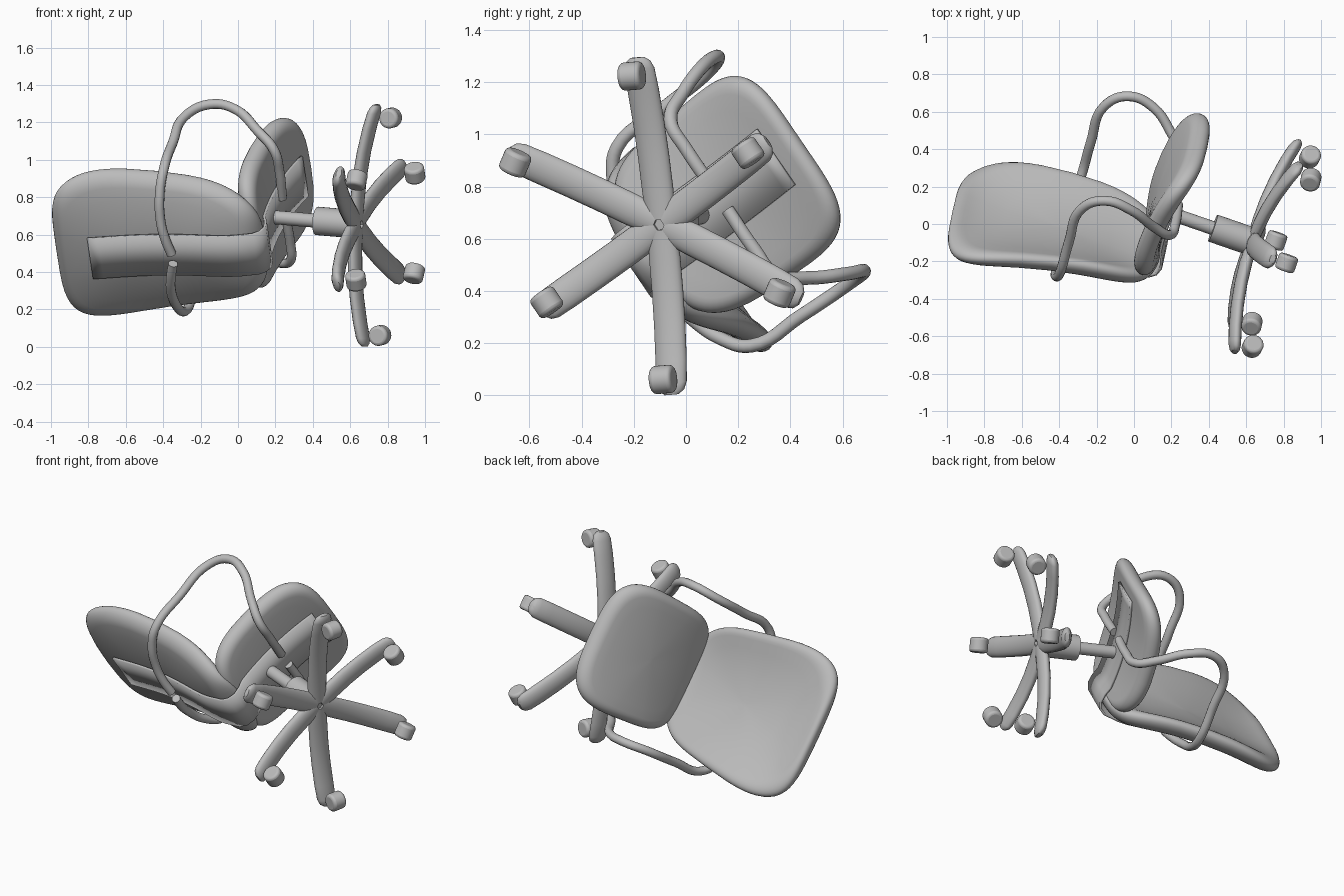
import bpy, bmesh, math
from mathutils import Matrix, Vector

if "Cube" in bpy.data.objects:
    bpy.data.objects.remove(bpy.data.objects["Cube"])

# The chair lies tipped over: local x = chair forward, y = chair left, z = chair up
up = Vector((-0.942, 0.325, 0.08)).normalized()
left = Vector((0.12, 0.56, -0.82))
left = (left - up * left.dot(up)).normalized()
forward = left.cross(up)
POSE = Matrix.Translation((0.648, -0.10, 0.654)) @ Matrix((forward, left, up)).transposed().to_4x4()

grey = bpy.data.materials.new("plain grey")
grey.use_nodes = True
grey.diffuse_color = (0.5, 0.5, 0.5, 1)
grey.node_tree.nodes["Principled BSDF"].inputs["Base Color"].default_value = (0.5, 0.5, 0.5, 1)


def finish(name, data, local=Matrix(), angle=40):
    obj = bpy.data.objects.new(name, data)
    bpy.context.scene.collection.objects.link(obj)
    data.materials.append(grey)
    obj.matrix_world = POSE @ local
    if obj.type == "MESH":
        bpy.ops.object.select_all(action="DESELECT")
        obj.select_set(True)
        bpy.context.view_layer.objects.active = obj
        bpy.ops.object.shade_smooth_by_angle(angle=math.radians(angle))
    return obj


def loft(name, rings, closed=True, local=Matrix(), angle=40):
    bm = bmesh.new()
    rows = [[bm.verts.new(p) for p in ring] for ring in rings]
    for a, b in zip(rows, rows[1:]):
        n = len(a)
        for i in range(n if closed else n - 1):
            j = (i + 1) % n
            bm.faces.new((a[i], a[j], b[j], b[i]))
    if closed:
        bm.faces.new(rows[0])
        bm.faces.new(rows[-1])
    bmesh.ops.recalc_face_normals(bm, faces=bm.faces)
    mesh = bpy.data.meshes.new(name)
    bm.to_mesh(mesh)
    bm.free()
    return finish(name, mesh, local, angle)


def cylinder(name, radius, depth, local, bevel=0.0):
    bm = bmesh.new()
    bmesh.ops.create_cone(bm, cap_ends=True, segments=28, radius1=radius, radius2=radius, depth=depth)
    mesh = bpy.data.meshes.new(name)
    bm.to_mesh(mesh)
    bm.free()
    obj = finish(name, mesh, local)
    if bevel:
        mod = obj.modifiers.new("soft rim", "BEVEL")
        mod.width, mod.segments = bevel, 3


def power(value, exponent):
    return math.copysign(abs(value) ** exponent, value)


# Cushions: rounded-square outline, rounded rim, placed by a surface function
def cushion(name, place, half=0.053, steps=64):
    profile = [(r, 1) for r in (0.03, 0.25, 0.5, 0.72)]
    profile += [(0.86 + 0.14 * math.sin(k * math.pi / 12), math.cos(k * math.pi / 12)) for k in range(13)]
    profile += [(r, -1) for r in (0.72, 0.5, 0.25, 0.03)]
    rings = []
    for r, h in profile:
        ring = []
        for i in range(steps):
            t = math.tau * i / steps
            a, b = r * power(math.cos(t), 0.52), r * power(math.sin(t), 0.52)
            ring.append(place(a, b, h * half))
        rings.append(ring)
    loft(name, rings, angle=80)


def seat_surface(a, b, h):
    f = 0.11 + 0.395 * b
    return (f, a * (0.388 + 0.02 * b), 0.54 - 0.35 * (f - 0.05) ** 2 + 0.03 * a * a + h)


def back_surface(a, b, h):
    u = 1.01 + 0.56 * b
    f = -0.24 - 0.24 * (u - 0.65) ** 2 - 0.10 * (1 - a * a) * (1 - b ** 6)
    return (f + h, a * (0.43 + 0.085 * b), u)


cushion("seat", seat_surface)
cushion("backrest", back_surface)

# Support strip: runs down behind the backrest and forward under the seat
path = []
for k in range(15):
    f, _, u = back_surface(0, 0.62 - k * 0.1, -0.058)
    path.append((f, u))
path += [(-0.345, 0.475), (-0.315, 0.442), (-0.27, 0.43), (-0.22, 0.442)]
for k in range(13):
    f, _, u = seat_surface(0, -0.72 + k * 0.12, -0.058)
    path.append((f, u))
strip = loft("support_strip", [[(f, -0.13, u), (f, 0.13, u)] for f, u in path], closed=False)
solid = strip.modifiers.new("thickness", "SOLIDIFY")
solid.thickness, solid.offset = 0.014, 0

# Armrests: bent tubes from the strip behind the back to the strip under the seat
arm = [(-0.455, 0.03, 0.91), (-0.45, 0.12, 0.935), (-0.43, 0.22, 0.955), (-0.375, 0.365, 0.96),
       (-0.285, 0.462, 0.955), (-0.06, 0.48, 0.975), (0.18, 0.49, 0.98), (0.285, 0.50, 0.88),
       (0.275, 0.49, 0.73), (0.18, 0.43, 0.58), (0.115, 0.36, 0.475), (0.108, 0.23, 0.458),
       (0.106, 0.05, 0.465)]
for side, name in ((1, "left_armrest"), (-1, "right_armrest")):
    curve = bpy.data.curves.new(name, "CURVE")
    curve.dimensions = "3D"
    curve.bevel_depth, curve.bevel_resolution, curve.use_fill_caps = 0.026, 4, True
    spline = curve.splines.new("BEZIER")
    spline.bezier_points.add(len(arm) - 1)
    for point, (f, s, u) in zip(spline.bezier_points, arm):
        point.co = (f, s * side, u)
        point.handle_left_type = point.handle_right_type = "AUTO"
    spline.resolution_u = 6
    finish(name, curve)

# Gas column
cylinder("column_sleeve", 0.076, 0.24, Matrix.Translation((0, 0, 0.12)))
cylinder("column_rod", 0.037, 0.28, Matrix.Translation((0, 0, 0.36)))

# Six arched legs with rollers
for i in range(6):
    turn = Matrix.Rotation(i * math.pi / 3, 4, "Z")
    length = 0.57 if i % 3 == 0 else 0.65
    rings = []
    for t, size in ((0.03, 0.9), (0.2, 1), (0.4, 1), (0.6, 1), (0.8, 1), (0.93, 0.97), (0.975, 0.8), (1, 0.45)):
        u = 0.015 + 0.03 * t - 0.11 * t * t
        rings.append([(length * t, 0.063 * size * math.cos(k * math.tau / 20),
                       u + 0.034 * size * math.sin(k * math.tau / 20)) for k in range(20)])
    loft(f"leg_{i + 1}", rings, local=turn)
    spot = Matrix.Translation((length - 0.065, 0, -0.148))
    cylinder(f"roller_{i + 1}", 0.054, 0.088, turn @ spot @ Matrix.Rotation(math.pi / 2, 4, "X"), 0.016)
